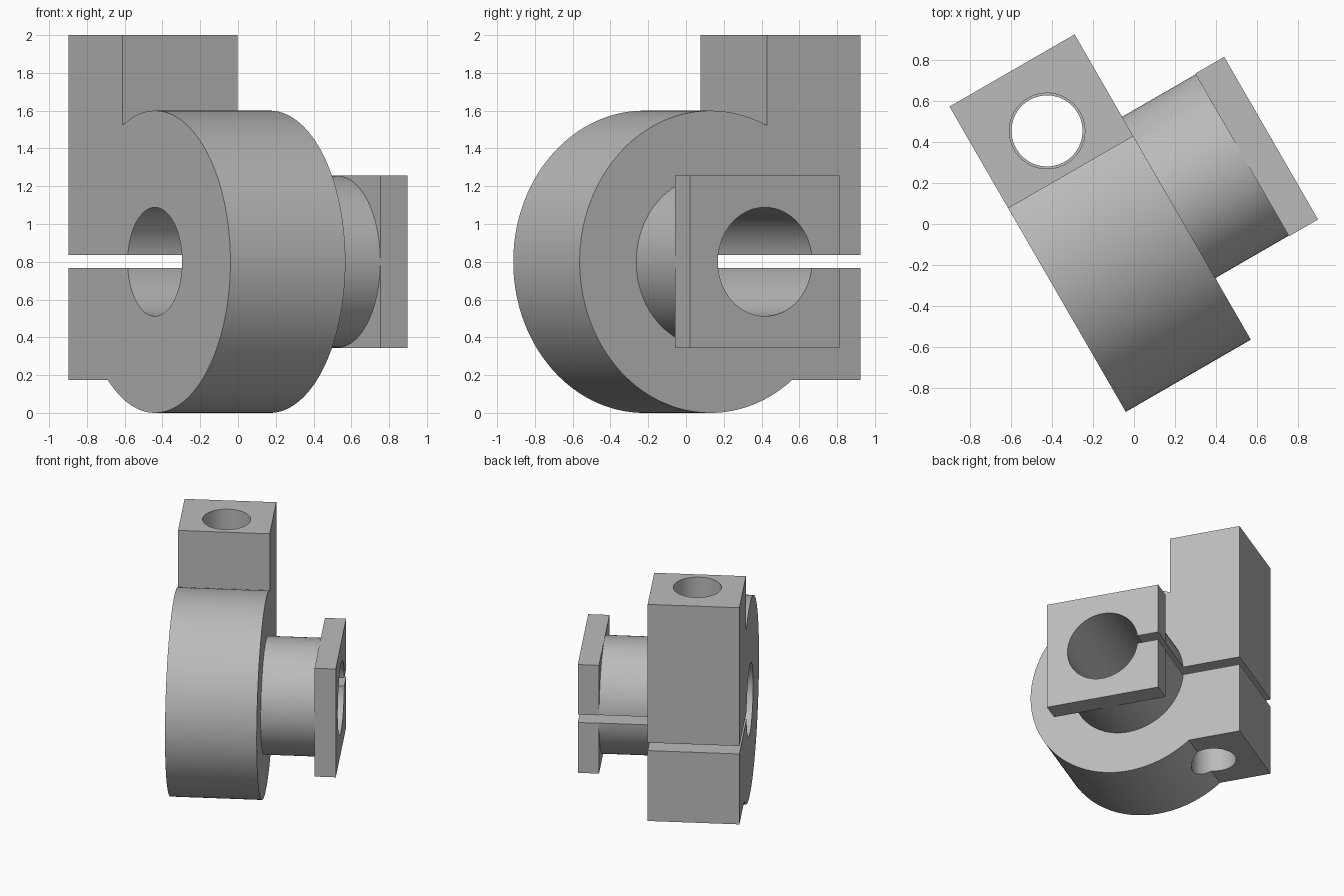
import bpy, bmesh, math
from mathutils import Matrix

cube = bpy.data.objects.get("Cube")
if cube:
    bpy.data.objects.remove(cube, do_unlink=True)

steel = bpy.data.materials.new("plain grey")
steel.use_nodes = True
GREY = (0.5, 0.5, 0.5, 1)
steel.diffuse_color = GREY
steel.node_tree.nodes["Principled BSDF"].inputs["Base Color"].default_value = GREY

# Local frame: x along the bore, y towards the clamp block; turned at the end
AXIS_Y, AXIS_Z = 0.028, 0.8
RADIUS = 0.8
X0, X1 = -0.492, 0.211        # collar faces
BLOCK_Y0, BLOCK_Y1 = 0.372, 0.944
BLOCK_BOTTOM, BLOCK_TOP = 0.175, 2.0
HOLE_X, HOLE_Y = -0.14, 0.604


def finish(name, bm):
    bmesh.ops.recalc_face_normals(bm, faces=bm.faces)
    mesh = bpy.data.meshes.new(name)
    bm.to_mesh(mesh)
    bm.free()
    mesh.materials.append(steel)
    obj = bpy.data.objects.new(name, mesh)
    bpy.context.collection.objects.link(obj)
    return obj


def extrude_x(name, outline, x0, x1):
    bm = bmesh.new()
    face = bm.faces.new([bm.verts.new((x0, y, z)) for y, z in outline])
    new = bmesh.ops.extrude_face_region(bm, geom=[face])["geom"]
    bmesh.ops.translate(bm, vec=(x1 - x0, 0, 0),
                        verts=[v for v in new if isinstance(v, bmesh.types.BMVert)])
    return finish(name, bm)


def arc(radius, start, end, steps):
    angles = [start + (end - start) * i / steps for i in range(steps + 1)]
    return [(AXIS_Y + radius * math.cos(t), AXIS_Z + radius * math.sin(t)) for t in angles]


def tube_x(name, radius, x0, x1):
    return extrude_x(name, arc(radius, 0, math.tau, 96)[:-1], x0, x1)


def box(name, x0, x1, y0, y1, z0, z1):
    return extrude_x(name, [(y0, z0), (y1, z0), (y1, z1), (y0, z1)], x0, x1)


def drill(name, radius, z0, z1):
    bm = bmesh.new()
    bmesh.ops.create_cone(bm, cap_ends=True, segments=64, radius1=radius, radius2=radius,
                          depth=z1 - z0,
                          matrix=Matrix.Translation((HOLE_X, HOLE_Y, (z0 + z1) / 2)))
    return finish(name, bm)


def combine(target, tool, operation):
    tool.hide_render = True
    mod = target.modifiers.new(operation.lower(), 'BOOLEAN')
    mod.operation = operation
    mod.solver = 'EXACT'
    mod.object = tool
    bpy.context.view_layer.objects.active = target
    bpy.ops.object.modifier_apply(modifier=mod.name)
    bpy.data.objects.remove(tool, do_unlink=True)


# Collar and clamp block share one outline
start = math.acos((BLOCK_Y0 - AXIS_Y) / RADIUS)
end = math.tau + math.asin((BLOCK_BOTTOM - AXIS_Z) / RADIUS)
outline = arc(RADIUS, start, end, 110)
outline += [(BLOCK_Y1, BLOCK_BOTTOM), (BLOCK_Y1, BLOCK_TOP), (BLOCK_Y0, BLOCK_TOP)]
body = extrude_x("clamp_body", outline, X0, X1)

# Neck and square end plate
combine(body, tube_x("neck", 0.454, 0.1, 0.7), 'UNION')
combine(body, box("end_plate", 0.624, 0.787, AXIS_Y - 0.457, AXIS_Y + 0.457,
                  AXIS_Z - 0.456, AXIS_Z + 0.456), 'UNION')

# Main bore, clamping slot and stepped bolt hole
combine(body, tube_x("bore", 0.288, -1, 1), 'DIFFERENCE')
combine(body, box("slot", -1, 1, AXIS_Y, 1.2, 0.768, 0.835), 'DIFFERENCE')
combine(body, drill("bolt_clearance", 0.184, 0.8, 2.2), 'DIFFERENCE')
combine(body, drill("bolt_thread", 0.173, -0.2, 0.81), 'DIFFERENCE')

# Turn the part to its standing direction and smooth the round faces
body.data.transform(Matrix.Rotation(math.radians(30), 4, 'Z'))
bpy.ops.object.select_all(action='DESELECT')
body.select_set(True)
bpy.context.view_layer.objects.active = body
bpy.ops.object.shade_smooth_by_angle(angle=math.radians(30))
